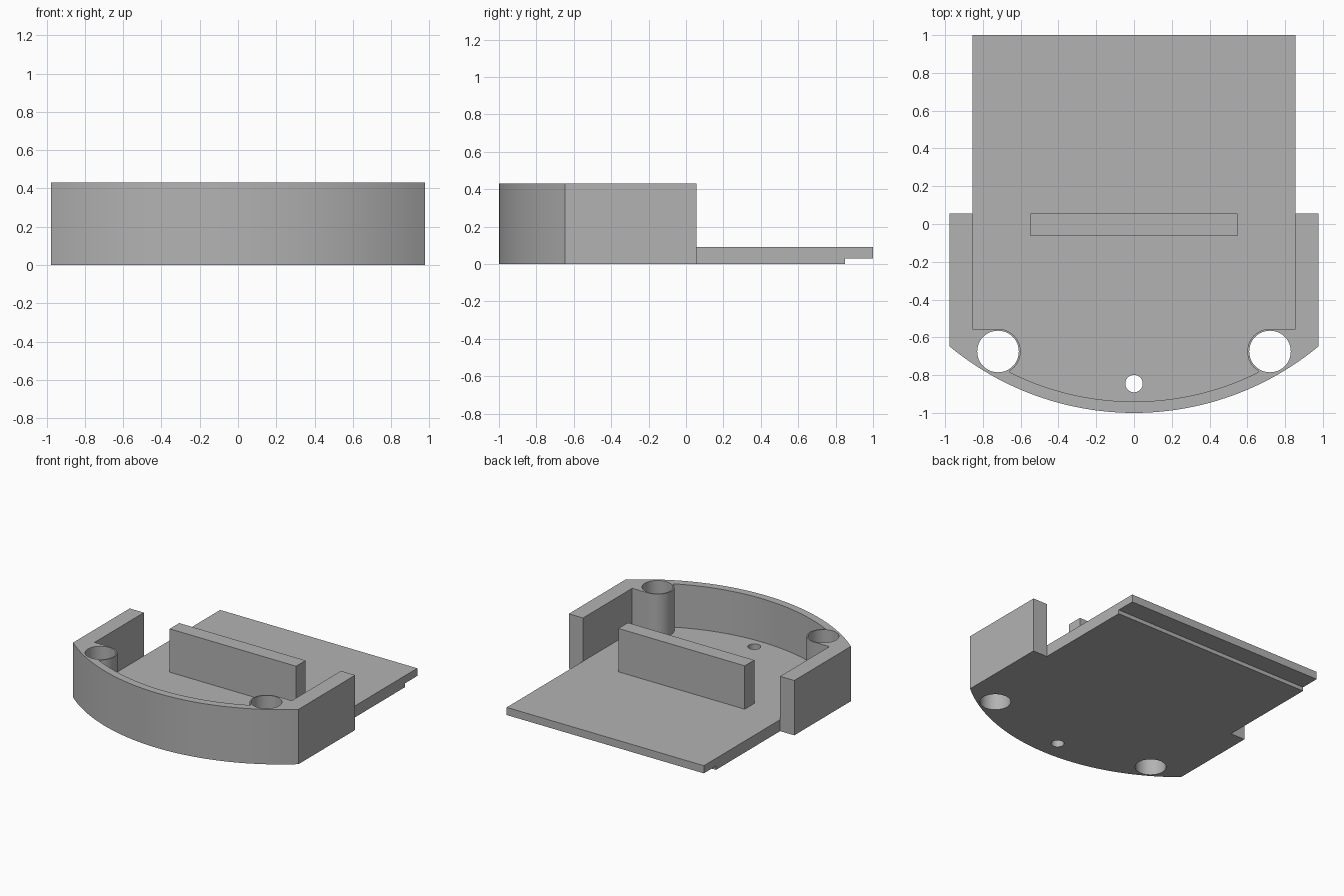
import bpy, bmesh
from math import sin, cos, asin, radians, pi

cube = bpy.data.objects.get("Cube")
if cube:
    bpy.data.objects.remove(cube, do_unlink=True)

grey = bpy.data.materials.new("plain grey")
grey.use_nodes = True
grey.diffuse_color = (0.45, 0.45, 0.45, 1)
grey.node_tree.nodes["Principled BSDF"].inputs["Base Color"].default_value = grey.diffuse_color

ARC_Y = 0.53                   # centre of the curved front
POST_X, POST_Y = 0.72, -0.675  # centre of each corner post
WALL_BACK, PLATE_X = 0.055, 0.855
FLOOR, TOP = 0.09, 0.43


def arc(cx, cy, r, start, end, steps):
    angles = [start + (end - start) * i / steps for i in range(steps + 1)]
    return [(cx + r * cos(a), cy + r * sin(a)) for a in angles]


def front_arc(r, half_width, steps=24):
    """Right half of the curved front, from the middle outwards."""
    return arc(0, ARC_Y, r, -pi / 2, -pi / 2 + asin(half_width / r), steps)


def mirrored(half):
    """Close a half outline by mirroring it across x = 0."""
    return half + [(-x, y) for x, y in reversed(half) if x > 1e-5]


def prism(name, outline, z0, z1):
    bm = bmesh.new()
    face = bm.faces.new([bm.verts.new((x, y, z0)) for x, y in outline])
    top = bmesh.ops.extrude_face_region(bm, geom=[face])["geom"]
    bmesh.ops.translate(bm, vec=(0, 0, z1 - z0),
                        verts=[v for v in top if isinstance(v, bmesh.types.BMVert)])
    bmesh.ops.recalc_face_normals(bm, faces=bm.faces)
    mesh = bpy.data.meshes.new(name)
    bm.to_mesh(mesh)
    bm.free()
    mesh.materials.append(grey)
    obj = bpy.data.objects.new(name, mesh)
    bpy.context.collection.objects.link(obj)
    return obj


def rectangle(x, y0, y1):
    return [(-x, y0), (x, y0), (x, y1), (-x, y1)]


def cut(target, cutter):
    bpy.context.view_layer.objects.active = target
    mod = target.modifiers.new(cutter.name, "BOOLEAN")
    mod.operation, mod.solver, mod.object = "DIFFERENCE", "EXACT", cutter
    bpy.ops.object.modifier_apply(modifier=mod.name)
    bpy.data.objects.remove(cutter, do_unlink=True)


# Tray body: curved front, straight sides and a long rear plate
body = prism("tray_body", mirrored(
    front_arc(1.53, 0.978) + [(0.978, WALL_BACK), (PLATE_X, WALL_BACK), (PLATE_X, 1)]), 0, TOP)

# Pocket that leaves the wall and the round corner posts standing
pocket = mirrored(
    front_arc(1.47, 0.66)
    + arc(POST_X, POST_Y, 0.12, radians(240), radians(90), 20)
    + [(PLATE_X, POST_Y + 0.12), (PLATE_X, WALL_BACK), (1.2, WALL_BACK), (1.2, 1.2)])
cut(body, prism("pocket_cutter", pocket, FLOOR, 1))

# Rebate under the rear edge
cut(body, prism("rebate_cutter", rectangle(1.2, 0.85, 1.2), -1, 0.03))

# Post bores and the small front hole
for x, y, r in ((-POST_X, POST_Y, 0.11), (POST_X, POST_Y, 0.11), (0, -0.845, 0.046)):
    cut(body, prism("bore_cutter", arc(x, y, r, 0, 2 * pi, 48)[:-1], -1, 1))

# Upright bar across the floor
prism("cross_bar", rectangle(0.548, -0.063, WALL_BACK), FLOOR, TOP)

# Smooth the curved walls, keep the edges sharp
bpy.ops.object.select_all(action="DESELECT")
body.select_set(True)
bpy.context.view_layer.objects.active = body
bpy.ops.object.shade_smooth_by_angle(angle=radians(30))
